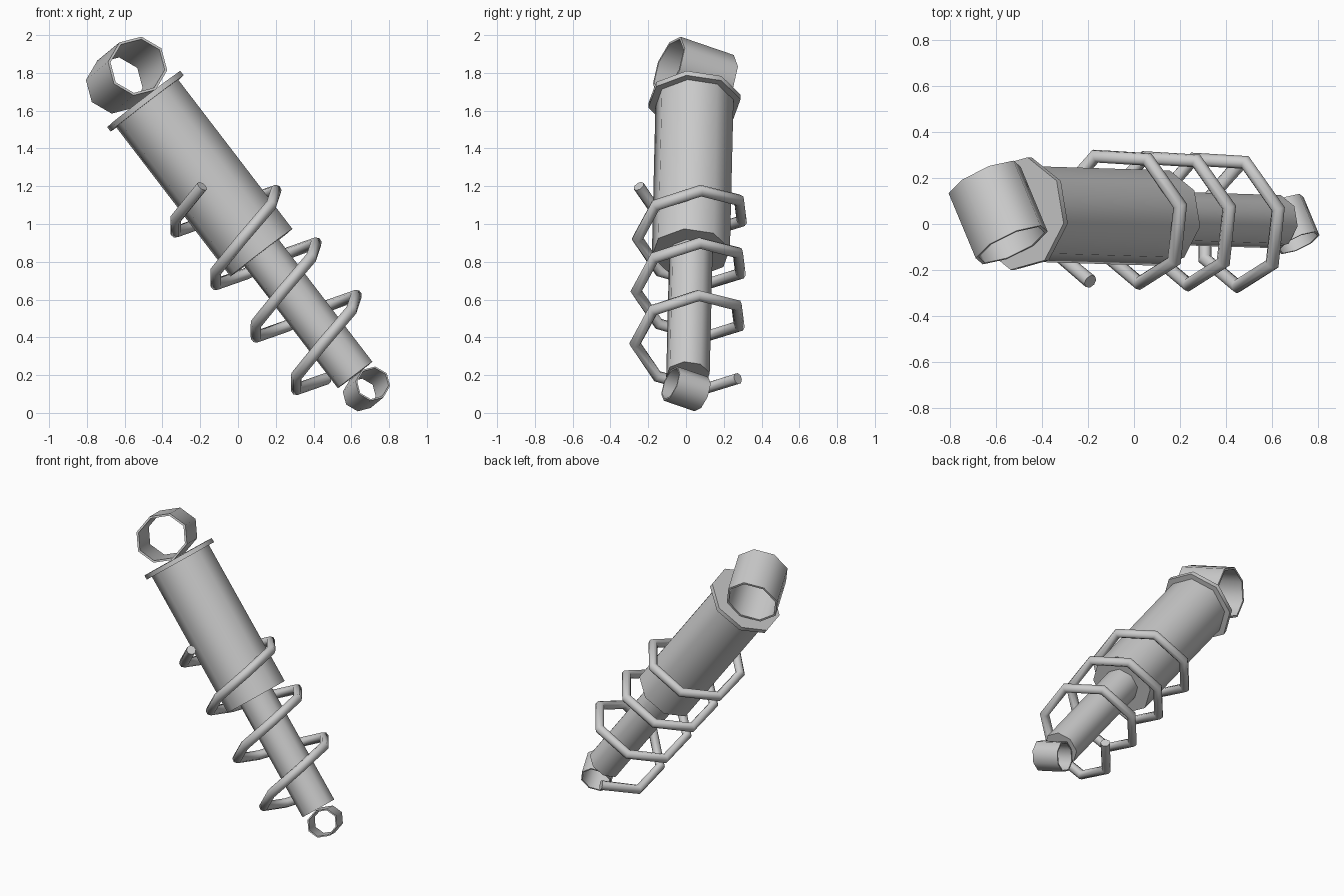
import bpy, bmesh
from math import cos, sin, radians, pi
from mathutils import Vector

if "Cube" in bpy.data.objects:
    bpy.data.objects.remove(bpy.data.objects["Cube"])

# Shock axis frame: W runs down the axis, U and V span the cross-section
TOP = Vector((-0.49, 0.045, 1.65))
W = Vector((0.608, -0.019, -0.794)).normalized()
U = Vector((0.794, 0, 0.608))
U = (U - W * U.dot(W)).normalized()
V = U.cross(W)                     # points to +y
if V.y < 0:
    V = -V


def ring(center, a, b, ra, rb, n=8, start=0):
    return [center + a * ra * cos(start + 2 * pi * i / n)
            + b * rb * sin(start + 2 * pi * i / n) for i in range(n)]


def loft(name, rings, loop=False):
    """Skin a list of rings; caps the ends unless the rings form a loop."""
    bm = bmesh.new()
    rows = [[bm.verts.new(p) for p in r] for r in rings]
    n = len(rows[0])
    for k in range(len(rows) if loop else len(rows) - 1):
        r0, r1 = rows[k], rows[(k + 1) % len(rows)]
        for i in range(n):
            j = (i + 1) % n
            bm.faces.new((r0[i], r0[j], r1[j], r1[i]))
    if not loop:
        bm.faces.new(rows[0])
        bm.faces.new(rows[-1])
    bmesh.ops.recalc_face_normals(bm, faces=bm.faces)
    mesh = bpy.data.meshes.new(name)
    bm.to_mesh(mesh)
    bm.free()
    ob = bpy.data.objects.new(name, mesh)
    bpy.context.collection.objects.link(ob)
    smooth(ob)
    return ob


def smooth(ob):
    bpy.ops.object.select_all(action='DESELECT')
    ob.select_set(True)
    bpy.context.view_layer.objects.active = ob
    bpy.ops.object.shade_smooth_by_angle(angle=radians(60))


def cylinder(name, s0, s1, r):
    loft(name, [ring(TOP + W * s, U, V, r, r, start=radians(-10)) for s in (s0, s1)])


# Damper body, top flange and piston rod
cylinder("top_flange", -0.015, 0.015, 0.248)
cylinder("damper_body", 0.01, 1.01, 0.21)
cylinder("piston_rod", 0.95, 1.826, 0.117)


# Mounting eyes: short, slightly flattened open tubes across the axis
D = Vector((0.36, -0.88, 0.31))
D = (D - W * D.dot(W)).normalized()
E = D.cross(-W)


def eye(name, center, a, b, half, wall):
    lo, hi = center - D * half, center + D * half
    loft(name, [ring(lo, -W, E, a, b), ring(hi, -W, E, a, b),
                ring(hi, -W, E, a - wall, b - wall),
                ring(lo, -W, E, a - wall, b - wall)], loop=True)


eye("upper_eye", Vector((-0.59, 0.05, 1.788)), 0.158, 0.178, 0.16, 0.014)
eye("lower_eye", Vector((0.68, 0.0, 0.127)), 0.092, 0.104, 0.093, 0.009)

# Coil spring: seven straight segments per turn
STEPS, PER_TURN, PITCH, R = 24, 7, 0.35, 0.285
curve = bpy.data.curves.new("coil_spring", 'CURVE')
curve.dimensions = '3D'
curve.bevel_depth = 0.031
curve.bevel_resolution = 2
curve.use_fill_caps = True
spline = curve.splines.new('POLY')
spline.points.add(STEPS)
for i, pt in enumerate(spline.points):
    t = radians(-93) - 2 * pi * i / PER_TURN
    p = TOP + W * (0.545 + PITCH * i / PER_TURN) + U * (R * cos(t) - 0.02) + V * R * sin(t)
    pt.co = (*p, 1)
spring = bpy.data.objects.new("coil_spring", curve)
bpy.context.collection.objects.link(spring)
bpy.ops.object.select_all(action='DESELECT')
spring.select_set(True)
bpy.context.view_layer.objects.active = spring
bpy.ops.object.convert(target='MESH')
smooth(bpy.context.view_layer.objects.active)
